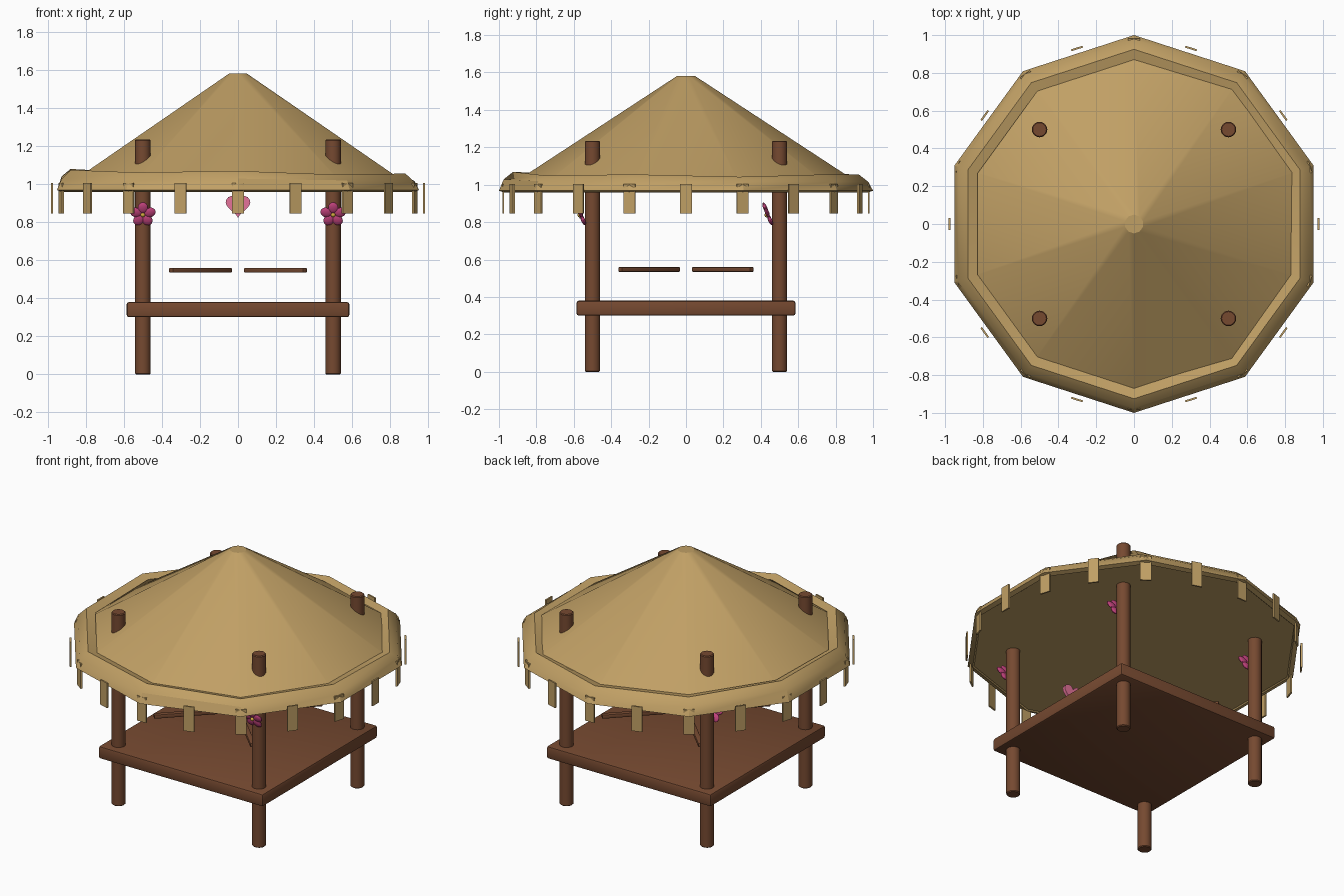
import bpy, bmesh, math, random
from mathutils import Matrix

if "Cube" in bpy.data.objects:
    bpy.data.objects.remove(bpy.data.objects["Cube"])

random.seed(4)


def material(name, rgb):
    m = bpy.data.materials.new(name)
    m.diffuse_color = (*rgb, 1)
    m.use_nodes = True
    m.node_tree.nodes["Principled BSDF"].inputs["Base Color"].default_value = m.diffuse_color
    return m


STRAW = material("straw", (0.53, 0.35, 0.13))
WOOD = material("brown wood", (0.18, 0.067, 0.03))
PINK = material("deep pink", (0.58, 0.06, 0.22))
ROSE = material("light pink", (0.78, 0.17, 0.32))
GOLD = material("gold", (0.65, 0.40, 0.05))


def finish(name, bm, mat, smooth=True):
    bmesh.ops.recalc_face_normals(bm, faces=bm.faces[:])
    me = bpy.data.meshes.new(name)
    bm.to_mesh(me)
    bm.free()
    ob = bpy.data.objects.new(name, me)
    bpy.context.collection.objects.link(ob)
    me.materials.append(mat)
    if smooth:
        bpy.ops.object.select_all(action='DESELECT')
        ob.select_set(True)
        bpy.context.view_layer.objects.active = ob
        bpy.ops.object.shade_smooth_by_angle(angle=math.radians(30))
    return ob


def box(name, size, loc, mat, angle=0, bevel=0):
    bm = bmesh.new()
    bmesh.ops.create_cube(bm, size=1)
    bmesh.ops.scale(bm, vec=size, verts=bm.verts[:])
    if bevel:
        bmesh.ops.bevel(bm, geom=bm.edges[:], offset=bevel, segments=2,
                        affect='EDGES', profile=0.5)
    bm.transform(Matrix.Translation(loc) @ Matrix.Rotation(angle, 4, 'Z'))
    return finish(name, bm, mat, bool(bevel))


# corner posts, running up through the roof
for i, (sx, sy) in enumerate([(-1, -1), (1, -1), (1, 1), (-1, 1)]):
    bm = bmesh.new()
    bmesh.ops.create_cone(bm, cap_ends=True, segments=20, radius1=0.041,
                          radius2=0.041, depth=1.235)
    rims = [e for e in bm.edges if abs(e.verts[0].co.z - e.verts[1].co.z) < 1e-4]
    bmesh.ops.bevel(bm, geom=rims, offset=0.005, segments=1, affect='EDGES')
    bmesh.ops.translate(bm, vec=(sx * 0.5, sy * 0.5, 0.6175), verts=bm.verts[:])
    finish(f"post_{i + 1}", bm, WOOD)
    # slim diagonal rail pointing at the middle
    box(f"diagonal_rail_{i + 1}", (0.44, 0.03, 0.025),
        (sx * 0.197, sy * 0.197, 0.547), WOOD, math.atan2(sy, sx), 0.004)

# deck
box("deck", (1.17, 1.17, 0.08), (0, 0, 0.34), WOOD, 0, 0.012)

# ten-sided thatched roof with a flat underside
bm = bmesh.new()
bmesh.ops.create_cone(bm, cap_ends=True, segments=10, radius1=0.99,
                      radius2=0.05, depth=0.615,
                      matrix=Matrix.Translation((0, 0, 1.2725)))
corner = max(bm.verts, key=lambda v: v.co.xy.length).co.copy()
bm.transform(Matrix.Rotation(math.pi / 2 - math.atan2(corner.y, corner.x), 4, 'Z'))
finish("thatched_roof", bm, STRAW)

# uneven thatch rim around the eaves
bm = bmesh.new()
profile = [(0.97, 0.958), (1.0, 0.968), (0.975, 1.02), (0.925, 1.062), (0.87, 1.045)]
rows = []
for k in range(10):
    a = math.pi / 2 + k * math.tau / 10
    row = []
    for j, (r, z) in enumerate(profile):
        wob = random.uniform(-0.01, 0.01) if j > 1 else 0
        tilt = -0.012 * math.cos(a) if j > 1 else 0
        row.append(bm.verts.new((r * math.cos(a), r * math.sin(a), z + wob + tilt)))
    rows.append(row)
for k in range(10):
    a, b = rows[k], rows[(k + 1) % 10]
    for j in range(len(profile)):
        n = (j + 1) % len(profile)
        bm.faces.new((a[j], a[n], b[n], b[j]))
finish("thatch_rim", bm, STRAW)

# hanging straw strips
for k in range(20):
    a = math.pi / 2 + k * math.tau / 20
    box(f"straw_strip_{k + 1}", (0.01, 0.065, 0.16),
        (0.977 * math.cos(a), 0.977 * math.sin(a), 0.925), STRAW, a)

# tilted five-petal flowers, one on the front of each post
for i, (x, y) in enumerate([(-0.5, -0.562), (0.5, -0.562), (0.5, 0.438), (-0.5, 0.438)]):
    place = Matrix.Translation((x, y, 0.84)) @ Matrix.Rotation(math.radians(22), 4, 'X')
    bm = bmesh.new()
    for p in range(5):
        a = math.pi / 2 + p * math.tau / 5
        m = (Matrix.Translation((0.038 * math.cos(a), 0, 0.038 * math.sin(a)))
             @ Matrix.Rotation(-a, 4, 'Y') @ Matrix.Diagonal((0.032, 0.011, 0.027, 1)))
        bmesh.ops.create_uvsphere(bm, u_segments=14, v_segments=8, radius=1,
                                  matrix=place @ m)
    finish(f"flower_petals_{i + 1}", bm, PINK)
    bm = bmesh.new()
    bmesh.ops.create_uvsphere(
        bm, u_segments=12, v_segments=8, radius=0.012,
        matrix=place @ Matrix.Translation((0, -0.007, 0)))
    finish(f"flower_centre_{i + 1}", bm, GOLD)

# heart ornament at the middle of the front eave
bm = bmesh.new()
outline = []
for k in range(32):
    t = k * math.tau / 32
    hx = 16 * math.sin(t) ** 3
    hz = 13 * math.cos(t) - 5 * math.cos(2 * t) - 2 * math.cos(3 * t) - math.cos(4 * t)
    outline.append(bm.verts.new((hx * 0.00405, -0.57, 0.889 + hz * 0.00405)))
face = bm.faces.new(outline)
ext = bmesh.ops.extrude_face_region(bm, geom=[face])
bmesh.ops.translate(bm, vec=(0, 0.02, 0),
                    verts=[v for v in ext["geom"] if isinstance(v, bmesh.types.BMVert)])
finish("heart_ornament", bm, ROSE)
